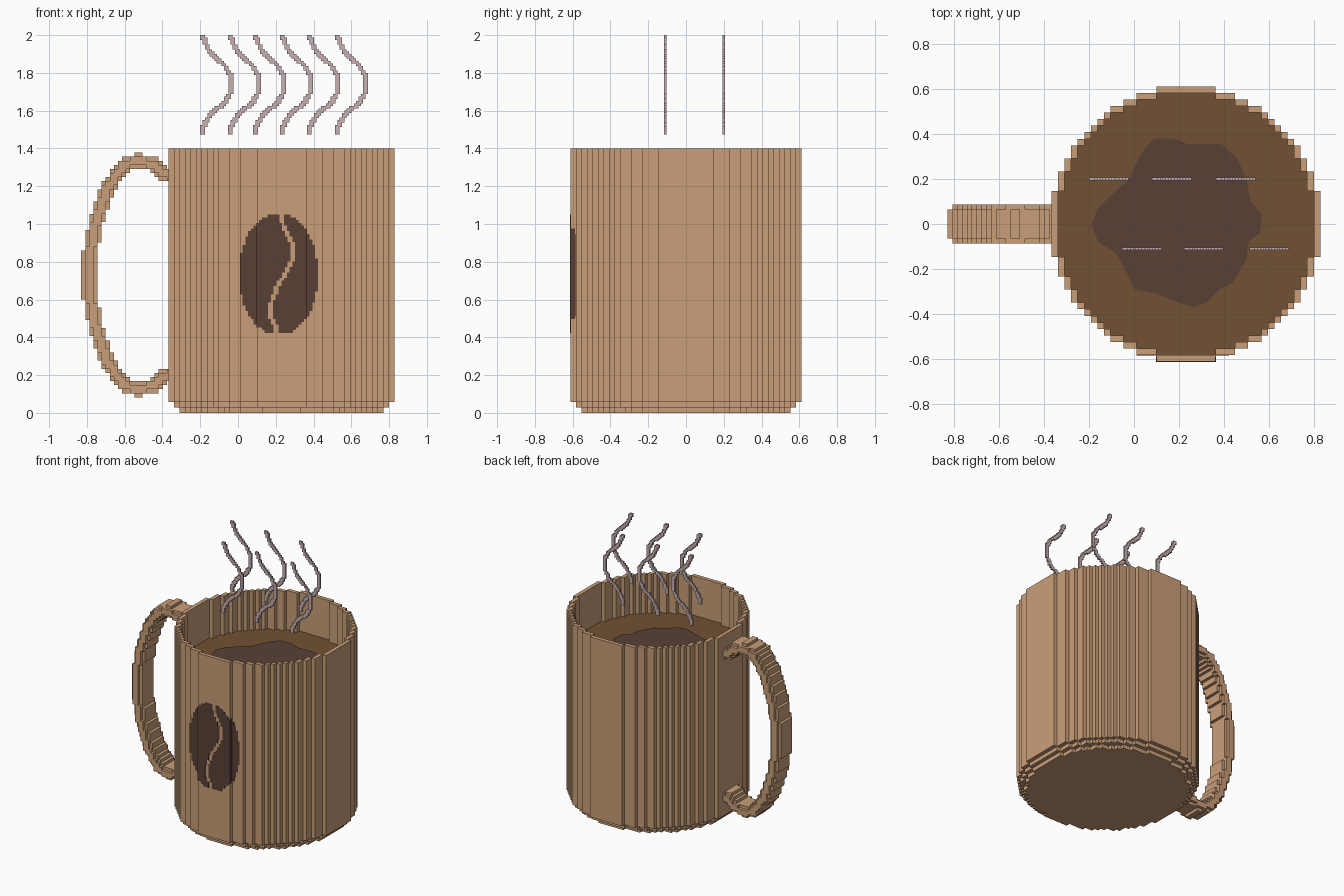
import bpy, bmesh, math
from mathutils import Vector

if "Cube" in bpy.data.objects:
    bpy.data.objects.remove(bpy.data.objects["Cube"])

S = 0.02917            # block size of the mug
CX = 0.231             # mug axis


def material(name, rgb):
    m = bpy.data.materials.new(name)
    m.diffuse_color = (*rgb, 1)
    m.use_nodes = True
    m.node_tree.nodes["Principled BSDF"].inputs["Base Color"].default_value = m.diffuse_color
    return m


TAN = material("tan clay", (0.590, 0.345, 0.191))
DARK = material("dark roast", (0.098, 0.051, 0.036))
COFFEE = material("coffee brown", (0.165, 0.083, 0.033))
STEAM = material("pale steam", (0.578, 0.434, 0.440))


def finish(name, bm, mat):
    mesh = bpy.data.meshes.new(name)
    bm.to_mesh(mesh)
    bm.free()
    mesh.materials.append(mat)
    ob = bpy.data.objects.new(name, mesh)
    bpy.context.collection.objects.link(ob)
    return ob


def blocks(name, origin, counts, size, inside, mat):
    """Skin of all grid blocks whose centre satisfies inside(x, y, z)."""
    ox, oy, oz = origin
    cells = {(i, j, k)
             for i in range(counts[0]) for j in range(counts[1]) for k in range(counts[2])
             if inside(ox + (i + .5) * size, oy + (j + .5) * size, oz + (k + .5) * size)}
    bm = bmesh.new()
    verts = {}

    def vert(c):
        if c not in verts:
            verts[c] = bm.verts.new((ox + c[0] * size, oy + c[1] * size, oz + c[2] * size))
        return verts[c]

    for cell in cells:
        for axis in range(3):
            u, v = (axis + 1) % 3, (axis + 2) % 3
            for side in (0, 1):
                near = list(cell)
                near[axis] += 2 * side - 1
                if tuple(near) in cells:
                    continue
                quad = []
                for du, dv in ((0, 0), (1, 0), (1, 1), (0, 1)):
                    c = list(cell)
                    c[axis] += side
                    c[u] += du
                    c[v] += dv
                    quad.append(vert(tuple(c)))
                bm.faces.new(quad if side else quad[::-1])
    # merge flat neighbouring squares into larger faces
    bmesh.ops.dissolve_limit(bm, angle_limit=0.01, verts=bm.verts[:], edges=bm.edges[:])
    return finish(name, bm, mat)


def path_distance(path, x, z):
    p, best = Vector((x, z)), 9.0
    for a, b in zip(path, path[1:]):
        a, b = Vector(a), Vector(b)
        t = max(0, min(1, (p - a).dot(b - a) / (b - a).length_squared))
        best = min(best, (p - a - t * (b - a)).length)
    return best


def in_round(x, y, shrink):
    return ((x - CX) / S / (20.65 - shrink)) ** 2 + (y / S / (20.92 - shrink)) ** 2 < 1


# mug body: stepped foot, thin wall, hollow inside
def mug(x, y, z):
    layer = int(z / S)
    if not in_round(x, y, max(0, 2 - layer)):
        return False
    return layer < 3 or not in_round(x, y, 1)


base = (CX - 20.5 * S, -21 * S, 0)
blocks("mug_body", base, (41, 42, 48), S, mug, TAN)

# coffee surface
blocks("coffee", (base[0], base[1], 37 * S), (41, 42, 1), S,
       lambda x, y, z: in_round(x, y, 1), COFFEE)

# dark patch floating on the coffee
patch = [(-.19, 0), (-.16, -.08), (-.08, -.13), (-.04, -.2), (0, -.29), (.1, -.31),
         (.2, -.35), (.27, -.37), (.32, -.35), (.38, -.29), (.44, -.26), (.5, -.16),
         (.51, -.08), (.56, -.04), (.57, .04), (.52, .1), (.5, .2), (.46, .29),
         (.39, .355), (.24, .355), (.18, .38), (.09, .38), (.05, .34), (.01, .27),
         (-.02, .2), (-.1, .13), (-.16, .07)]
bm = bmesh.new()
f = bm.faces.new([bm.verts.new((x, y, 38 * S - .001)) for x, y in patch])
ext = bmesh.ops.extrude_face_region(bm, geom=[f])
bmesh.ops.translate(bm, vec=(0, 0, .006),
                    verts=[g for g in ext["geom"] if isinstance(g, bmesh.types.BMVert)])
bmesh.ops.recalc_face_normals(bm, faces=bm.faces[:])
finish("coffee_patch", bm, DARK)

# handle: curved strip with its side edges stepped in
half = [(-.33, 1.252), (-.40, 1.265), (-.45, 1.315), (-.53, 1.335), (-.61, 1.31),
        (-.69, 1.19), (-.75, 1.02), (-.785, .84), (-.79, .73)]
loop = half + [(x, 1.46 - z) for x, z in reversed(half[:-1])]
H = 0.0216


def handle(x, y, z):
    return path_distance(loop, x, z) < (.038 if abs(y) < 3 * H else .022)


blocks("handle", (-.83, -4 * H, .73 - 30 * H), (22, 8, 60), H, handle, TAN)

# bean emblem: thin skin of columns following the stepped mug front
crease = [(.222, 1.06), (.23, 1.02), (.249, .97), (.288, .89), (.288, .81), (.262, .755),
          (.212, .677), (.172, .571), (.172, .52), (.196, .466), (.215, .41)]
C = S / 2


def bean(x, z):
    e = (abs(x - .215) / .205) ** 2.1 + (abs(z - .735) / .32) ** 2.1
    return e < 1 and path_distance(crease, x, z) > .013


bm = bmesh.new()
for i in range(-17, 16):
    x0 = CX + i * C - S / 2
    front = -21 * S if abs(x0 + C / 2 - CX) < 4.5 * S else -20 * S
    k = 20
    while k < 80:
        start = k
        while bean(x0 + C / 2, (k + .5) * C):
            k += 1
        if k > start:
            cube = bmesh.ops.create_cube(bm, size=1)["verts"]
            bmesh.ops.scale(bm, vec=(C + .004, S * .9, (k - start) * C), verts=cube)
            bmesh.ops.translate(bm, verts=cube, vec=(
                x0 + C / 2, front - .002 + S * .45, (k + start) / 2 * C))
        k += 1
finish("bean_emblem", bm, DARK)

# six steam wisps in two rows
wisp = [(0.006, 2.01), (.05, 1.91), (.13, 1.84), (.168, 1.77), (.168, 1.71), (.132, 1.645),
        (.063, 1.59), (.022, 1.53), (.004, 1.465)]
W = 0.0125
for n, x0 in enumerate((-.2, -.053, .08, .222, .365, .513)):
    y0 = -.11 if n % 2 else .2
    blocks(f"steam_{n + 1}", (x0 - 2 * W, y0 - W / 2, 1.475), (20, 1, 42), W,
           lambda x, y, z: path_distance(wisp, x - x0, z) < .0125, STEAM)
